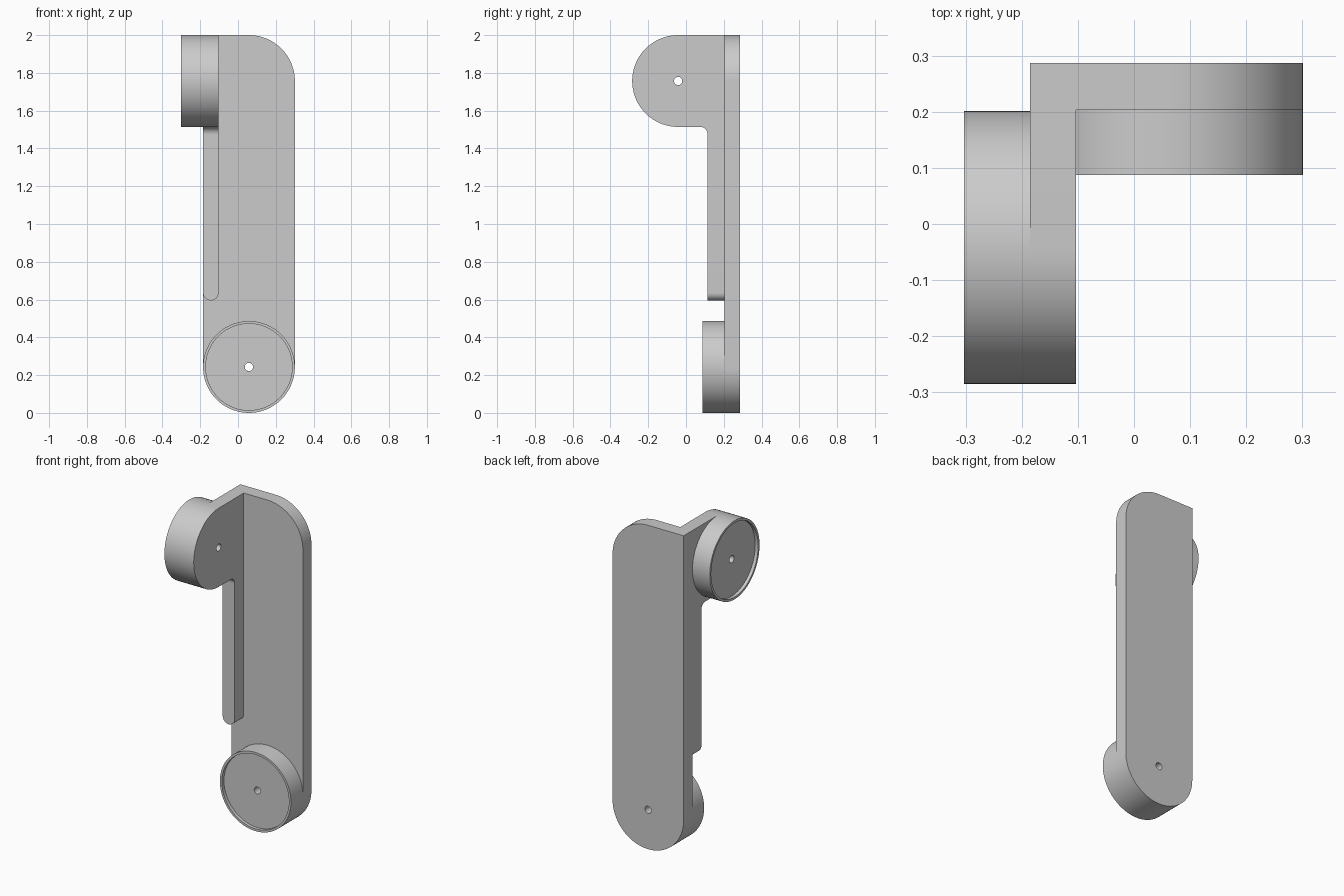
import bpy, bmesh, math
from mathutils import Matrix

cube = bpy.data.objects.get("Cube")
if cube:
    bpy.data.objects.remove(cube, do_unlink=True)

grey = bpy.data.materials.new("plain grey")
grey.use_nodes = True
grey.diffuse_color = (0.6, 0.6, 0.6, 1)
grey.node_tree.nodes["Principled BSDF"].inputs["Base Color"].default_value = (0.6, 0.6, 0.6, 1)

R, HOLE = 0.243, 0.022     # hub radius, pin hole radius
RIM, RECESS = 0.014, 0.02  # hub rim width, recess depth

# Working frames: columns are the local across, up and outward directions
FRONT = Matrix(((1, 0, 0), (0, 0, -1), (0, 1, 0))).to_4x4()
SIDE = Matrix(((0, 0, -1), (-1, 0, 0), (0, 1, 0))).to_4x4()


def arc(u, v, r, start, end, steps=24):
    angles = [math.radians(start + (end - start) * i / steps) for i in range(steps + 1)]
    return [(u + r * math.cos(a), v + r * math.sin(a)) for a in angles]


def finish(obj, frame):
    """Weld, place and shade a part."""
    mesh = obj.data
    mesh.transform(frame)
    bm = bmesh.new()
    bm.from_mesh(mesh)
    bmesh.ops.remove_doubles(bm, verts=bm.verts, dist=1e-5)
    bmesh.ops.recalc_face_normals(bm, faces=bm.faces)
    bm.to_mesh(mesh)
    bm.free()
    mesh.materials.clear()
    mesh.materials.append(grey)
    bpy.ops.object.select_all(action='DESELECT')
    obj.select_set(True)
    bpy.context.view_layer.objects.active = obj
    bpy.ops.object.shade_smooth_by_angle(angle=math.radians(30))


def plate(name, frame, loops, low, high):
    """Extrude an outline (further loops are holes) from low to high."""
    curve = bpy.data.curves.new(name, 'CURVE')
    curve.dimensions = '2D'
    curve.fill_mode = 'BOTH'
    curve.extrude = (high - low) / 2
    for loop in loops:
        spline = curve.splines.new('POLY')
        spline.points.add(len(loop) - 1)
        for point, (u, v) in zip(spline.points, loop):
            point.co = (u, v, 0, 1)
        spline.use_cyclic_u = True
    obj = bpy.data.objects.new(name, curve)
    bpy.context.collection.objects.link(obj)
    bpy.ops.object.select_all(action='DESELECT')
    obj.select_set(True)
    bpy.context.view_layer.objects.active = obj
    bpy.ops.object.convert(target='MESH')
    obj = bpy.context.view_layer.objects.active
    finish(obj, frame @ Matrix.Translation((0, 0, (low + high) / 2)))


def hub(name, frame, u, v, low, high):
    """Lathe a disc with a pin hole and a shallow recess in its outer face."""
    floor = high - RECESS
    profile = [(HOLE, low), (R, low), (R, high), (R - RIM, high), (R - RIM, floor), (HOLE, floor)]
    bm = bmesh.new()
    verts = [bm.verts.new((r, 0, w)) for r, w in profile]
    edges = [bm.edges.new((verts[i - 1], verts[i])) for i in range(len(verts))]
    bmesh.ops.spin(bm, geom=verts + edges, cent=(0, 0, 0), axis=(0, 0, 1),
                   angle=math.tau, steps=72, use_merge=True)
    mesh = bpy.data.meshes.new(name)
    bm.to_mesh(mesh)
    bm.free()
    obj = bpy.data.objects.new(name, mesh)
    bpy.context.collection.objects.link(obj)
    finish(obj, frame @ Matrix.Translation((u, v, 0)))


def pin_hole(u, v):
    return arc(u, v, HOLE, 0, 345, 23)


# Long back plate with rounded foot and one rounded top corner
CU, CV = 0.058, R
back = arc(CU, CV, R, 180, 360, 36) + arc(CU, 2 - R, R, 0, 90) + [(CU - R, 2)]
plate("back_plate", FRONT, [back, pin_hole(CU, CV)], -0.287, -0.203)
hub("lower_hub", FRONT, CU, CV, -0.203, -0.087)

# Side bracket with rounded nose and a fillet running into the rib
SU, SV = 0.042, 2 - R
FILLET = 0.04
RIB = -0.115
under = SV - R
bracket = (arc(SU, SV, R, -90, 90, 36) + [(-0.203, 2), (-0.203, under - FILLET)]
           + arc(RIB + FILLET, under - FILLET, FILLET, 180, 90, 10))
plate("side_bracket", SIDE, [bracket, pin_hole(SU, SV)], 0.103, 0.185)
hub("upper_hub", SIDE, SU, SV, 0.185, 0.303)

# Narrow rib below the bracket, with a rounded lower end
rib = arc(-0.144, 0.636, 0.041, 180, 360) + [(-0.103, under - FILLET), (-0.185, under - FILLET)]
plate("side_rib", FRONT, [rib], -0.203, RIB)
